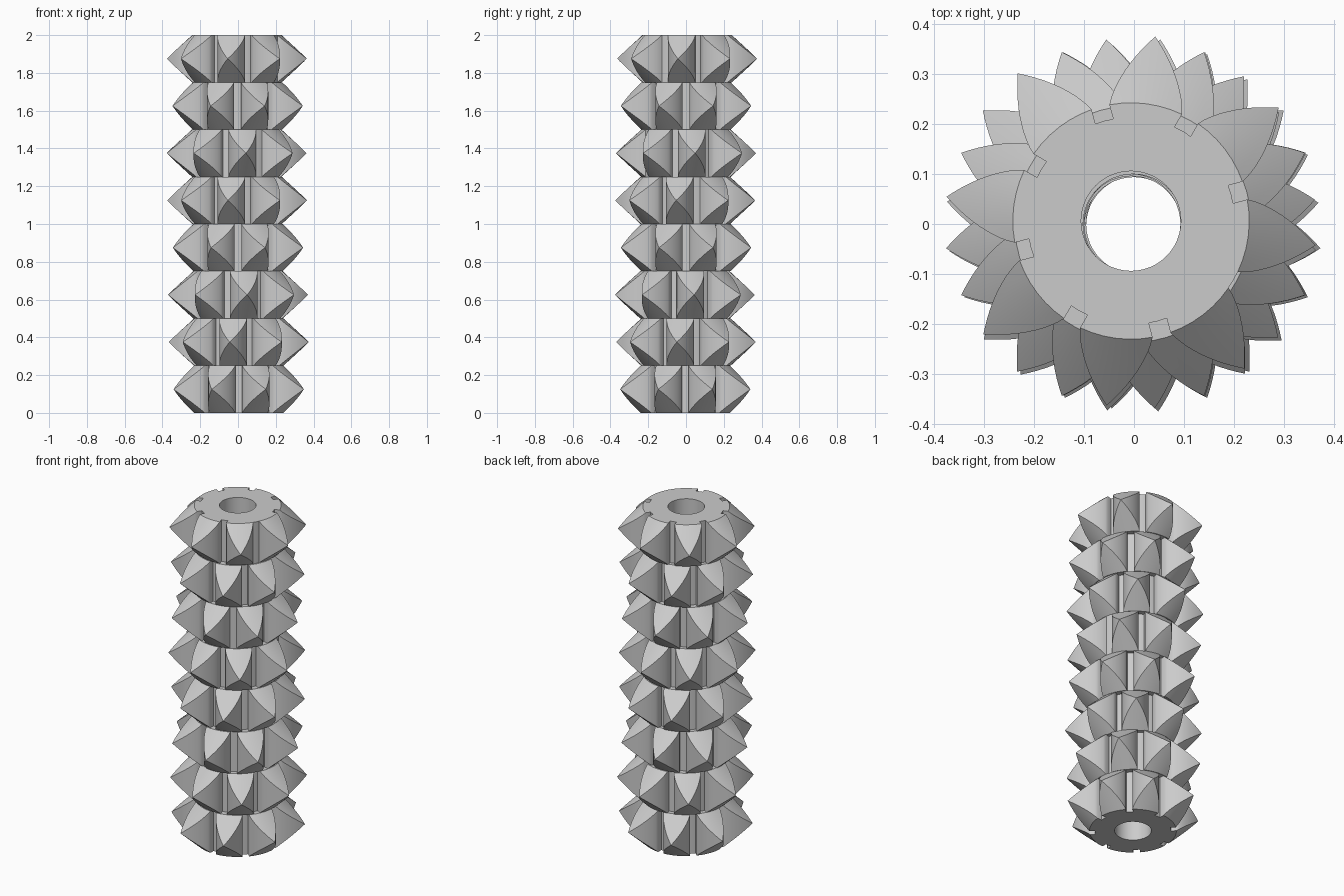
import bpy
import bmesh
from math import sin, cos, asin, radians, pi

cube = bpy.data.objects.get("Cube")
if cube:
    bpy.data.objects.remove(cube, do_unlink=True)

RINGS, SPIKES = 8, 8
HEIGHT = 2 / RINGS
BORE, HUB, RIM, TIP = 0.1, 0.208, 0.237, 0.373
NOTCH = 0.0185          # half width of the grooves between spikes
COLS, ROWS, SIDES = 6, 10, 48

grey = bpy.data.materials.new("plain grey")
grey.use_nodes = True
colour = (0.6, 0.6, 0.6, 1)
grey.diffuse_color = colour
grey.node_tree.nodes["Principled BSDF"].inputs["Base Color"].default_value = colour


def add_slab(bm, stations, centre):
    """Closed solid from (radius, half angle, half height) stations."""
    layers = []
    for side in (1, -1):
        layers.append([[bm.verts.new((r * cos(centre + a * (2 * c / COLS - 1)),
                                      r * sin(centre + a * (2 * c / COLS - 1)),
                                      side * h))
                        for c in range(COLS + 1)] for r, a, h in stations])
    top, low = layers
    last = len(stations) - 1
    for i in range(last):
        for c in range(COLS):
            for g in layers:
                bm.faces.new((g[i][c], g[i + 1][c], g[i + 1][c + 1], g[i][c + 1]))
        for c in (0, COLS):
            bm.faces.new((top[i][c], top[i + 1][c], low[i + 1][c], low[i][c]))
    for i in (0, last):
        for c in range(COLS):
            bm.faces.new((top[i][c], top[i][c + 1], low[i][c + 1], low[i][c]))


def add_hub(bm):
    """Tube with a round bore."""
    h = HEIGHT / 2
    loops = [[bm.verts.new((r * cos(2 * pi * k / SIDES), r * sin(2 * pi * k / SIDES), z))
              for k in range(SIDES)]
             for r, z in ((BORE, -h), (HUB, -h), (HUB, h), (BORE, h))]
    for n in range(4):
        a, b = loops[n], loops[(n + 1) % 4]
        for k in range(SIDES):
            j = (k + 1) % SIDES
            bm.faces.new((a[k], a[j], b[j], b[k]))


# Spike: block with parallel groove walls, then a pointed arch in plan under a double cone
half = pi / SPIKES
root = HUB - 0.002
rim_angle = half - asin(NOTCH / RIM)
spike = [(root, half - asin(NOTCH / root), HEIGHT / 2)]
for n in range(ROWS + 1):
    t = n / ROWS
    r = RIM + (TIP - RIM) * t
    width = RIM * sin(rim_angle) * (1 - t ** 1.65)
    spike.append((r, asin(width / r), HEIGHT / 2 * (1 - t)))

# Groove filler, where the last spike closes up on the first
filler = [(root, asin(NOTCH / root), HEIGHT / 2), (RIM, asin(NOTCH / RIM), HEIGHT / 2)]
filled = {4: 15, 5: 300, 7: 330}

# Slightly loose centring of each ring
centres = [(0.004, -0.004), (0.004, 0), (0, -0.006), (0, 0),
           (-0.005, -0.004), (-0.007, 0), (-0.002, 0), (-0.006, 0.006)]

# Stack of rings, each turned a little further
for k, (cx, cy) in enumerate(centres):
    bm = bmesh.new()
    add_hub(bm)
    for s in range(SPIKES):
        add_slab(bm, spike, radians(15 * k) + half + 2 * half * s)
    if k in filled:
        add_slab(bm, filler, radians(filled[k]))
    bmesh.ops.remove_doubles(bm, verts=bm.verts, dist=1e-5)
    bmesh.ops.recalc_face_normals(bm, faces=bm.faces)
    mesh = bpy.data.meshes.new(f"spiked_ring_{k + 1}")
    bm.to_mesh(mesh)
    bm.free()
    mesh.materials.append(grey)
    ring = bpy.data.objects.new(f"spiked_ring_{k + 1}", mesh)
    ring.location = (cx, cy, HEIGHT * (k + 0.5))
    bpy.context.collection.objects.link(ring)
    bpy.ops.object.select_all(action="DESELECT")
    ring.select_set(True)
    bpy.context.view_layer.objects.active = ring
    bpy.ops.object.shade_smooth_by_angle(angle=radians(30))
